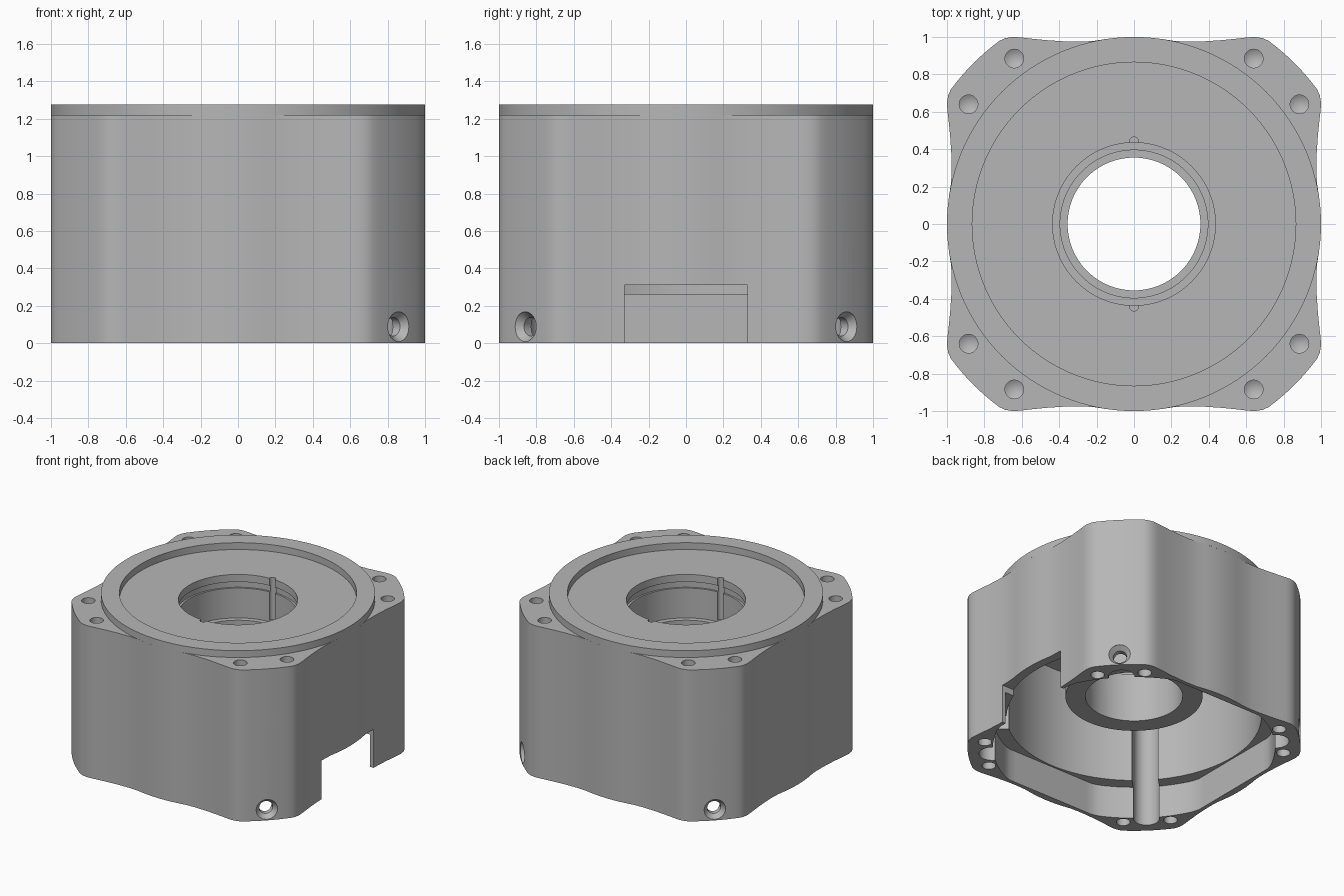
import bpy, bmesh, math
from mathutils import Matrix, Vector

cube = bpy.data.objects.get("Cube")
if cube:
    bpy.data.objects.remove(cube, do_unlink=True)

metal = bpy.data.materials.new("plain_grey_metal")
metal.use_nodes = True
GREY = (0.47, 0.47, 0.47, 1)
metal.diffuse_color = GREY
metal.node_tree.nodes["Principled BSDF"].inputs["Base Color"].default_value = GREY

TOP = 1.22      # top of the main body
RIM = 1.275     # top of the raised ring
TAU = 2 * math.pi


def finish(bm, name):
    bmesh.ops.recalc_face_normals(bm, faces=bm.faces)
    mesh = bpy.data.meshes.new(name)
    bm.to_mesh(mesh)
    bm.free()
    mesh.materials.append(metal)
    obj = bpy.data.objects.new(name, mesh)
    bpy.context.collection.objects.link(obj)
    return obj


def prism(name, outline, z0, z1):
    bm = bmesh.new()
    base = bm.faces.new([bm.verts.new((x, y, z0)) for x, y in outline])
    new = bmesh.ops.extrude_face_region(bm, geom=[base])["geom"]
    verts = [g for g in new if isinstance(g, bmesh.types.BMVert)]
    bmesh.ops.translate(bm, vec=(0, 0, z1 - z0), verts=verts)
    return finish(bm, name)


def lathe(name, profile, steps=96, matrix=Matrix(), closed=False):
    """Revolve (radius, height) points about z; radius 0 becomes a pole."""
    bm = bmesh.new()
    rings = []
    for r, z in profile:
        if r == 0:
            rings.append([bm.verts.new((0, 0, z))] * steps)
        else:
            rings.append([bm.verts.new((r * math.cos(TAU * i / steps),
                                        r * math.sin(TAU * i / steps), z))
                          for i in range(steps)])
    pairs = list(zip(rings, rings[1:]))
    if closed:
        pairs.append((rings[-1], rings[0]))
    for a, b in pairs:
        for i in range(steps):
            j = (i + 1) % steps
            bm.faces.new(dict.fromkeys((a[i], a[j], b[j], b[i])))
    bmesh.ops.transform(bm, matrix=matrix, verts=bm.verts)
    return finish(bm, name)


def cut(target, cutter):
    cutter.hide_render = True
    mod = target.modifiers.new("cut", "BOOLEAN")
    mod.operation = "DIFFERENCE"
    mod.solver = "EXACT"
    mod.object = cutter
    bpy.context.view_layer.objects.active = target
    bpy.ops.object.modifier_apply(modifier=mod.name)
    bpy.data.objects.remove(cutter, do_unlink=True)


def smooth(obj):
    bpy.ops.object.select_all(action="DESELECT")
    obj.select_set(True)
    bpy.context.view_layer.objects.active = obj
    bpy.ops.object.shade_smooth_by_angle(angle=math.radians(30))


# Body outline: one eighth, mirrored over the diagonal, then turned four times
eighth = [(0, 1), (.08, .997), (.15, .989), (.22, .978), (.3, .975), (.38, .977),
          (.47, .983), (.55, .991), (.61, .998), (.65, 1), (.69, .993), (.72, .979)]
start = math.atan2(.979, .72)
for k in range(1, 5):
    a = start + (math.pi / 4 - start) * k / 4
    eighth.append((1.215 * math.cos(a), 1.215 * math.sin(a)))
quarter = eighth + [(y, x) for x, y in reversed(eighth[1:-1])]
outline = []
for turn in range(4):
    for x, y in quarter:
        outline.append((x, y))
    quarter = [(y, -x) for x, y in quarter]
body = prism("housing_body", outline, 0, TOP)

# Main cavity, leaving the bearing hub hanging from the roof
cut(body, lathe("cavity_cutter", [(0, -.1), (.93, -.1), (.93, 1.08), (.5, 1.08),
                                  (.5, .43), (0, .43)]))

# Wider, squarish mouth at the bottom
mouth = []
for i in range(120):
    a = TAU * (i + .5) / 120
    r = min(.945 / max(abs(math.cos(a)), abs(math.sin(a))), 1.03)
    mouth.append((r * math.cos(a), r * math.sin(a)))
cut(body, prism("mouth_cutter", mouth, -.1, .26))

# Stepped bore with retaining ring groove
cut(body, lathe("bore_cutter", [(0, .3), (.355, .3), (.355, .82), (.395, .82),
                                (.395, .87), (.435, .87), (.435, 1.11), (.45, 1.11),
                                (.45, 1.16), (.435, 1.16), (.435, 1.4), (0, 1.4)]))
for side in (-1, 1):
    cut(body, lathe("key_cutter", [(0, .88), (.025, .88), (.025, 1.4), (0, 1.4)], 20,
                    Matrix.Translation((0, side * .44, 0))))

# Cable opening in one wall
cut(body, prism("opening_cutter", [(.7, -.33), (1.1, -.33), (1.1, .33), (.7, .33)], -.1, .31))

# Corner details
for corner in range(4):
    angle = math.pi / 4 + corner * math.pi / 2
    turn = Matrix.Rotation(angle, 4, "Z")
    # vertical round-ended channel
    slot = [(.85, -.095)]
    for i in range(17):
        a = -math.pi / 2 + math.pi * i / 16
        slot.append((1.04 + .095 * math.cos(a), .095 * math.sin(a)))
    slot.append((.85, .095))
    slot = [(turn @ Vector((x, y, 0))).to_2d() for x, y in slot]
    cut(body, prism("channel_cutter", slot, -.1, 1.05))
    # blind screw holes, top and bottom
    for side in (-1, 1):
        spot = turn @ Vector((1.078, side * .173, 0))
        for z, sign in ((TOP, -1), (0, 1)):
            hole = [(0, -.1), (.05, -.1), (.05, .25), (0, .28)]
            cut(body, lathe("screw_hole_cutter", [(r, z + sign * h) for r, h in hole], 24,
                            Matrix.Translation(spot)))
    # countersunk side hole on three corners
    if corner != 2:
        aim = turn @ Matrix.Translation((0, 0, .088)) @ Matrix.Rotation(math.pi / 2, 4, "Y")
        cut(body, lathe("side_hole_cutter", [(0, 1.05), (.05, 1.05), (.05, 1.175),
                                             (.08, 1.213), (.08, 1.3), (0, 1.3)], 28, aim))

# Raised locating ring on top
ring = lathe("locating_ring", [(.865, TOP), (1, TOP), (1, RIM), (.865, RIM)], 128, closed=True)

for obj in (body, ring):
    smooth(obj)
